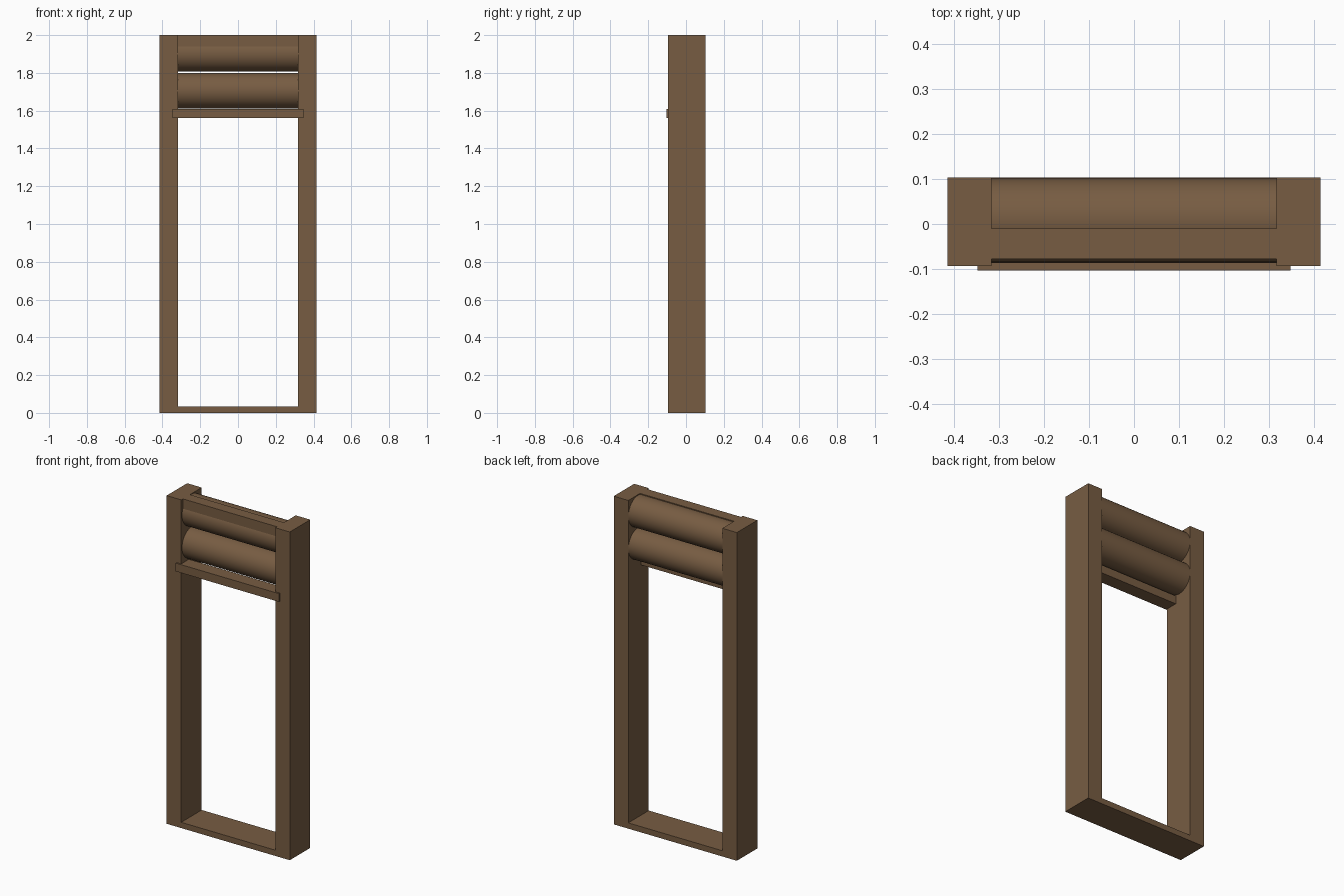
import bpy, bmesh, math
from mathutils import Matrix

if "Cube" in bpy.data.objects:
    bpy.data.objects.remove(bpy.data.objects["Cube"])


def material(name, rgb):
    m = bpy.data.materials.new(name)
    m.diffuse_color = (*rgb, 1)
    m.use_nodes = True
    m.node_tree.nodes["Principled BSDF"].inputs["Base Color"].default_value = m.diffuse_color
    return m


wood = material("brown wood", (0.185, 0.108, 0.055))
end_wood = material("light cut wood", (0.36, 0.2, 0.095))


def add(name, bm, *mats):
    bmesh.ops.recalc_face_normals(bm, faces=bm.faces)
    me = bpy.data.meshes.new(name)
    bm.to_mesh(me)
    bm.free()
    for m in mats:
        me.materials.append(m)
    ob = bpy.data.objects.new(name, me)
    bpy.context.collection.objects.link(ob)
    return ob


def box(name, x, y0, y1, z0, z1):
    bm = bmesh.new()
    bmesh.ops.create_cube(bm, size=1)
    bmesh.ops.scale(bm, vec=(2 * x, y1 - y0, z1 - z0), verts=bm.verts)
    bmesh.ops.translate(bm, vec=(0, (y0 + y1) / 2, (z0 + z1) / 2), verts=bm.verts)
    return add(name, bm, wood)


OUT, INN = 0.415, 0.317
FRONT, BACK = -0.094, 0.103

# U-shaped frame: two posts joined by a floor sill
half = [(INN, 0.035), (INN, 2), (OUT, 2), (OUT, 0)]
outline = half + [(-x, z) for x, z in reversed(half)]
bm = bmesh.new()
face = bm.faces.new([bm.verts.new((x, FRONT, z)) for x, z in outline])
ext = bmesh.ops.extrude_face_region(bm, geom=[face])
bmesh.ops.translate(bm, vec=(0, BACK - FRONT, 0),
                    verts=[v for v in ext["geom"] if isinstance(v, bmesh.types.BMVert)])
add("door_frame", bm, wood)

# Top bar between the posts and front ledge under the logs
box("top_bar", INN, -0.078, -0.01, 1.94, 2.0)
box("front_ledge", 0.348, -0.103, -0.02, 1.56, 1.61)

# Two round logs running through the posts, with lighter cut ends
for name, z in (("lower_log", 1.705), ("upper_log", 1.902)):
    bm = bmesh.new()
    bmesh.ops.create_cone(bm, cap_ends=True, segments=32, radius1=0.0945,
                          radius2=0.0945, depth=2 * OUT - 0.001,
                          matrix=Matrix.Translation((0, 0.008, z))
                          @ Matrix.Rotation(math.pi / 2, 4, 'Y'))
    for f in bm.faces:
        cap = len(f.verts) > 4
        f.material_index = int(cap)
        f.smooth = not cap
    for e in bm.edges:
        e.smooth = all(len(f.verts) == 4 for f in e.link_faces)
    add(name, bm, wood, end_wood)
